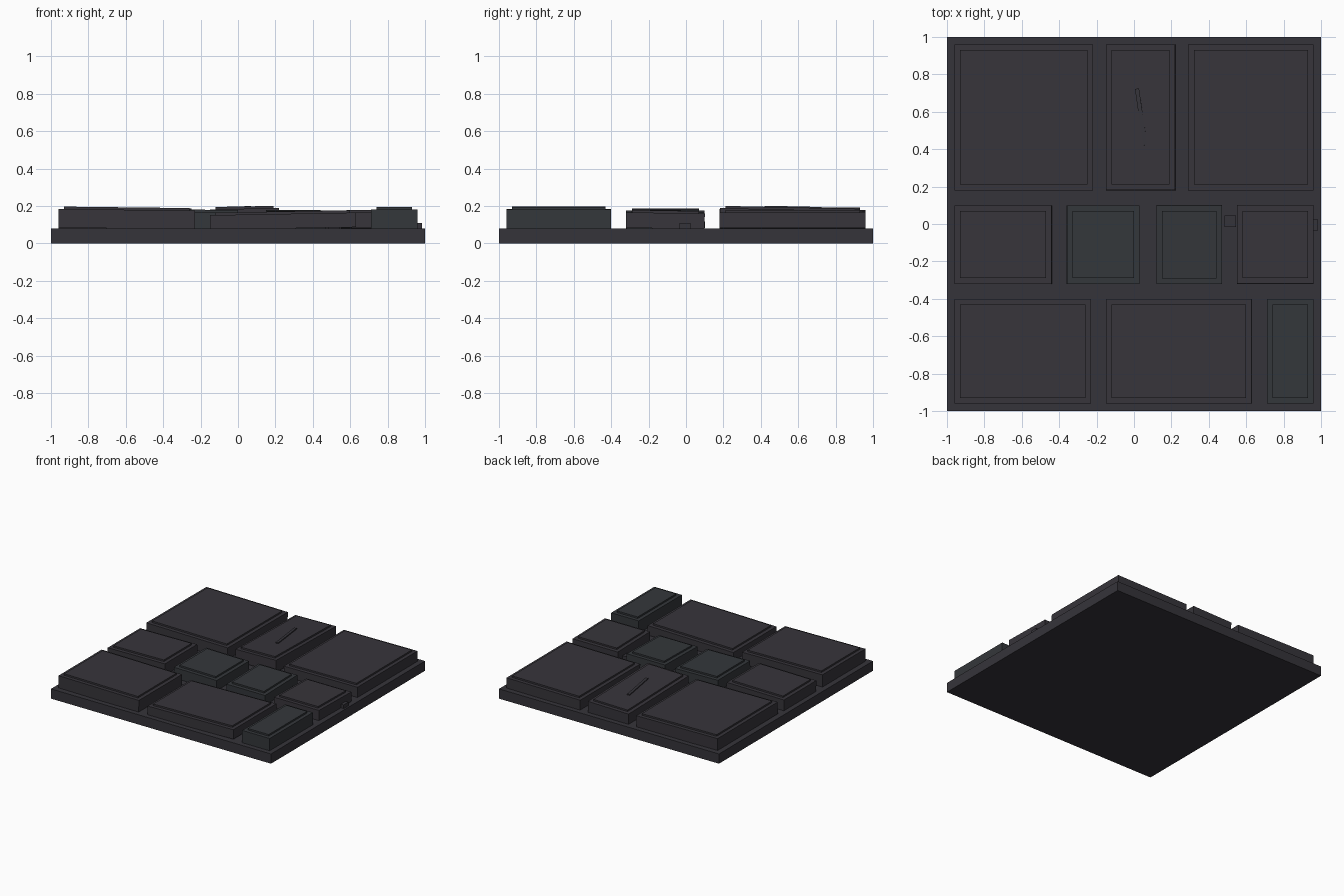
import bpy
from mathutils import Euler, Vector

if "Cube" in bpy.data.objects:
    bpy.data.objects.remove(bpy.data.objects["Cube"], do_unlink=True)


def material(name, colour):
    mat = bpy.data.materials.new(name)
    mat.use_nodes = True
    mat.diffuse_color = (*colour, 1)
    mat.node_tree.nodes["Principled BSDF"].inputs["Base Color"].default_value = (*colour, 1)
    return mat


MORTAR = material("dark mortar", (0.036, 0.034, 0.042))
STONE = material("charcoal stone", (0.038, 0.035, 0.043))
SLATE = material("blue slate", (0.034, 0.038, 0.043))


def box(name, low, high, mat, tilt=(0, 0, 0), pivot=None):
    """Box between two corners, turned about a pivot."""
    low, high = Vector(low), Vector(high)
    centre = (low + high) / 2
    pivot = Vector(pivot) if pivot else centre
    turn = Euler(tilt)
    bpy.ops.mesh.primitive_cube_add(size=1)
    obj = bpy.context.object
    obj.name = name
    obj.scale = high - low
    obj.rotation_euler = turn
    obj.location = pivot + turn.to_matrix() @ (centre - pivot)
    obj.data.materials.append(mat)
    return obj


def stone(name, x0, x1, y0, y1, top, mat, tilt_x=0, tilt_y=0):
    """Paving stone with a slightly smaller raised cap, gently tilted."""
    tilt = (tilt_x, tilt_y, 0)
    pivot = ((x0 + x1) / 2, (y0 + y1) / 2, 0.13)
    inset, step = 0.03, 0.013
    box(name + "_body", (x0, y0, 0.08), (x1, y1, top - step), mat, tilt, pivot)
    box(name + "_cap", (x0 + inset, y0 + inset, top - 0.03),
        (x1 - inset, y1 - inset, top), mat, tilt, pivot)


# Base slab
box("base_slab", (-1, -1, 0), (1, 1, 0.08), MORTAR)

# Back row
stone("back_right_stone", -0.96, -0.22, 0.18, 0.96, 0.19, STONE, -0.004, 0.012)
stone("back_middle_stone", -0.15, 0.22, 0.18, 0.96, 0.19, STONE, -0.022, -0.018)
stone("back_left_stone", 0.29, 0.96, 0.18, 0.96, 0.177, STONE, 0, -0.008)

# Middle row
stone("middle_right_stone", -0.96, -0.44, -0.32, 0.10, 0.185, STONE, 0, -0.012)
stone("middle_inner_right_stone", -0.36, 0.03, -0.32, 0.10, 0.18, SLATE, 0, 0.015)
stone("middle_inner_left_stone", 0.12, 0.47, -0.32, 0.10, 0.176, SLATE, 0.018, 0)
stone("middle_left_stone", 0.55, 0.96, -0.32, 0.10, 0.176, STONE, -0.018, 0)

# Front row
stone("front_right_stone", -0.96, -0.23, -0.96, -0.40, 0.193, STONE, 0, 0.012)
stone("front_middle_stone", -0.15, 0.63, -0.96, -0.40, 0.171, STONE, 0, -0.018)
stone("front_left_stone", 0.71, 0.96, -0.96, -0.40, 0.194, SLATE)

# Crack strip and loose pebbles
box("crack_strip", (0.027, 0.42, 0.18), (0.049, 0.725, 0.198), MORTAR, (-0.022, -0.018, 0.145))
box("inner_pebble", (0.485, -0.015, 0.08), (0.545, 0.045, 0.11), MORTAR)
box("edge_pebble", (0.925, -0.035, 0.08), (0.985, 0.025, 0.11), MORTAR)
